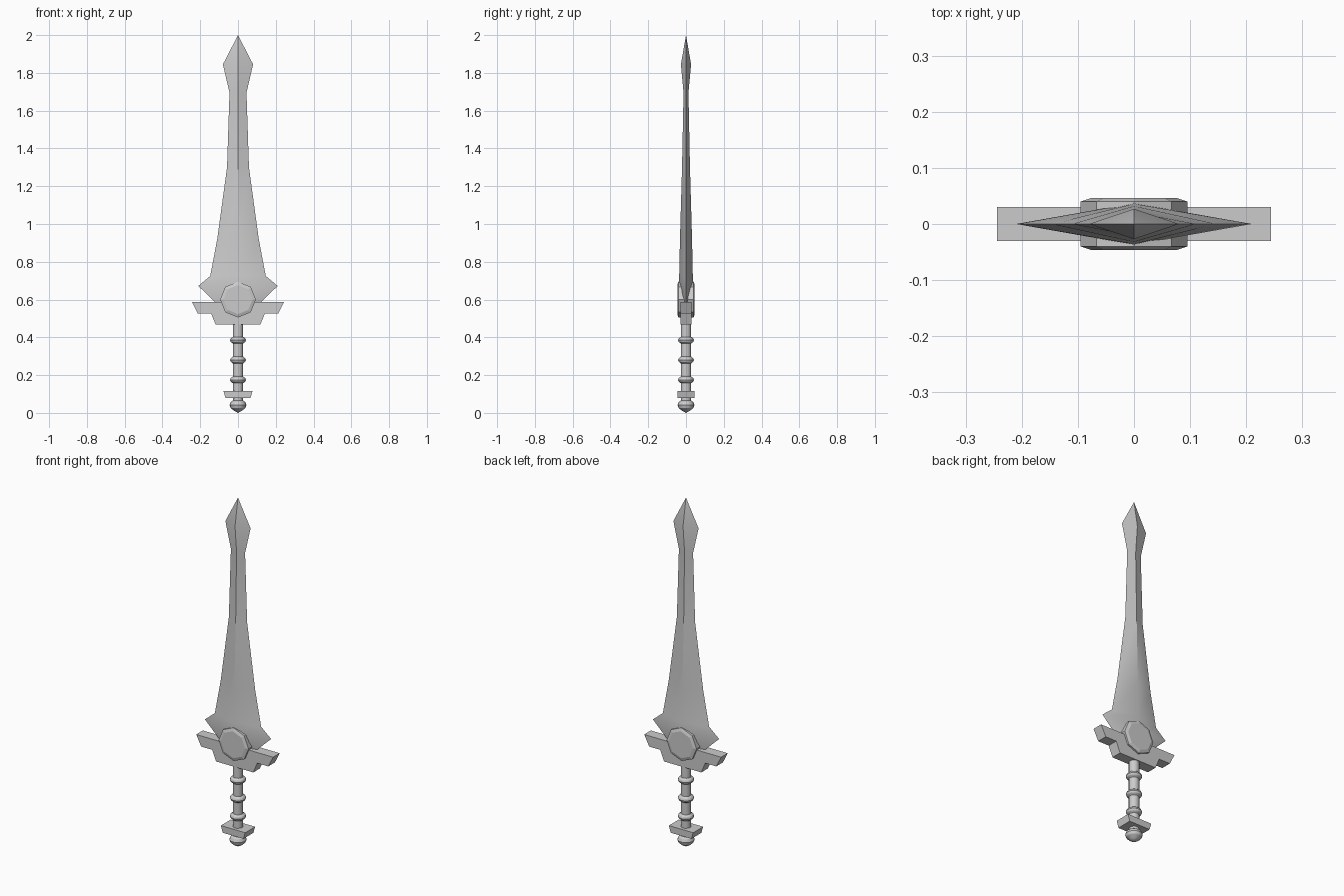
import bpy, bmesh, math

cube = bpy.data.objects.get("Cube")
if cube:
    bpy.data.objects.remove(cube, do_unlink=True)

steel = bpy.data.materials.new("plain_grey")
steel.use_nodes = True
GREY = (0.6, 0.6, 0.6, 1)
steel.diffuse_color = GREY
steel.node_tree.nodes["Principled BSDF"].inputs["Base Color"].default_value = GREY


def loft(name, rings, smooth=True):
    """Skin equal-length rings of points and cap both ends."""
    bm = bmesh.new()
    loops = [[bm.verts.new(p) for p in ring] for ring in rings]
    n = len(loops[0])
    for a, b in zip(loops, loops[1:]):
        for i in range(n):
            j = (i + 1) % n
            bm.faces.new((a[i], a[j], b[j], b[i]))
    bm.faces.new(loops[0][::-1])
    bm.faces.new(loops[-1])
    bmesh.ops.remove_doubles(bm, verts=bm.verts, dist=0.0005)
    bmesh.ops.recalc_face_normals(bm, faces=bm.faces)
    mesh = bpy.data.meshes.new(name)
    bm.to_mesh(mesh)
    bm.free()
    mesh.materials.append(steel)
    obj = bpy.data.objects.new(name, mesh)
    bpy.context.collection.objects.link(obj)
    if smooth:
        bpy.ops.object.select_all(action='DESELECT')
        obj.select_set(True)
        bpy.context.view_layer.objects.active = obj
        bpy.ops.object.shade_smooth_by_angle(angle=math.radians(30))
    return obj


def circle(radius, sides):
    angles = [2 * math.pi * i / sides for i in range(sides)]
    return [(radius * math.cos(a), radius * math.sin(a)) for a in angles]


def lathe(name, profile, sides=16):
    """Turn (radius, height) pairs around the vertical axis."""
    return loft(name, [[(x, y, z) for x, y in circle(r, sides)] for r, z in profile])


def plate(name, half_outline, depth):
    """Mirror an (x, z) half outline and extrude it front to back."""
    outline = half_outline + [(-x, z) for x, z in reversed(half_outline)]
    return loft(name, [[(x, y, z) for x, z in outline] for y in (-depth, depth)], False)


# Blade: diamond sections as (half width, half thickness, height)
sections = [(0.10, 0.028, 0.55), (0.13, 0.031, 0.595), (0.21, 0.037, 0.672),
            (0.147, 0.036, 0.725), (0.11, 0.032, 0.92), (0.058, 0.021, 1.30),
            (0.045, 0.013, 1.695), (0.08, 0.027, 1.845), (0, 0, 2.0)]
loft("blade", [[(w, 0, z), (0, t, z), (-w, 0, z), (0, -t, z)] for w, t, z in sections])

# Stepped crossguard and the eight-sided boss through it
plate("crossguard", [(0.118, 0.467), (0.143, 0.527), (0.213, 0.527), (0.244, 0.588)], 0.03)
boss = [(0.077, -0.046), (0.095, -0.04), (0.095, 0.04), (0.077, 0.046)]
loft("guard_boss", [[(x, y, 0.6 + z) for x, z in circle(r, 8)] for r, y in boss], False)

# Grip with three raised rings
lathe("grip", [(0.027, 0.10), (0.027, 0.48)])
for i, z in enumerate((0.175, 0.28, 0.385)):
    ring = [(0.027, -0.018), (0.038, -0.01), (0.042, 0), (0.038, 0.01), (0.027, 0.018)]
    lathe(f"grip_ring_{i + 1}", [(r, z + h) for r, h in ring])

# Pommel plate and rounded pommel
plate("pommel_plate", [(0.066, 0.078), (0.077, 0.116)], 0.045)
lathe("pommel", [(0, 0), (0.022, 0.012), (0.04, 0.027), (0.045, 0.042),
                 (0.038, 0.058), (0.026, 0.066), (0.026, 0.09)])
